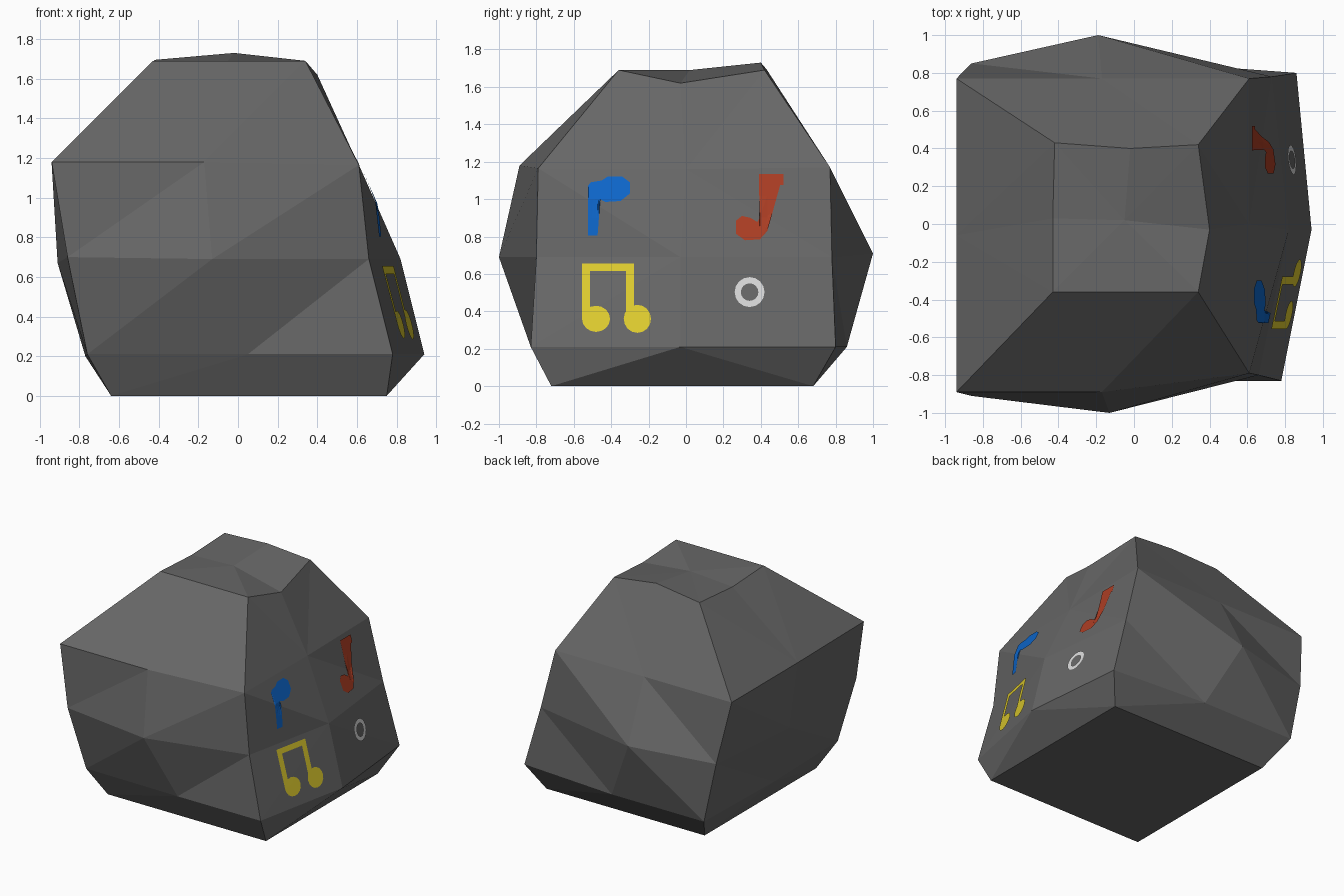
import bpy, bmesh, math
from mathutils import Vector
from mathutils.bvhtree import BVHTree

if "Cube" in bpy.data.objects:
    bpy.data.objects.remove(bpy.data.objects["Cube"])


def material(name, rgb):
    m = bpy.data.materials.new(name)
    m.diffuse_color = (*rgb, 1)
    m.use_nodes = True
    m.node_tree.nodes["Principled BSDF"].inputs["Base Color"].default_value = m.diffuse_color
    return m


def finish(bm, name, mat):
    me = bpy.data.meshes.new(name)
    bm.to_mesh(me)
    me.materials.append(mat)
    ob = bpy.data.objects.new(name, me)
    bpy.context.collection.objects.link(ob)
    return ob


grey = material("stone grey", (0.135, 0.135, 0.135))
blue = material("blue paint", (0.004, 0.13, 0.58))
red = material("red paint", (0.41, 0.047, 0.017))
yellow = material("yellow paint", (0.73, 0.60, 0.028))
white = material("white paint", (0.70, 0.70, 0.70))

# Rock: stacked rings, each front-left, front, front-right, right, back-right, back, back-left, left
base = [(-.64, -.72, 0), (.055, -.72, 0), (.75, -.72, 0), (.75, -.02, 0),
        (.75, .68, 0), (.055, .68, 0), (-.64, .68, 0), (-.64, -.02, 0)]
low = [(-.76, -.82, .21), (.05, -.83, .21), (.78, -.83, .21), (.94, -.03, .21),
       (.86, .80, .21), (.05, .86, .21), (-.76, .86, .21), (-.77, 0, .2)]
middle = [(-.86, -.91, .70), (-.13, -1, .69), (.66, -.80, .69), (.82, -.03, .69),
          (.73, .78, .69), (-.19, 1, .71), (-.86, .85, .69), (-.91, 0, .67)]
high = [(-.94, -.89, 1.18), (-.17, -.89, 1.18), (.61, -.79, 1.165), (.61, 0, 1.16),
        (.61, .77, 1.17), (-.17, .77, 1.17), (-.94, .77, 1.17), (-.94, -.06, 1.17)]
top = [(-.43, -.36, 1.69), (-.04, -.36, 1.69), (.34, -.36, 1.69), (.40, -.03, 1.62),
       (.34, .42, 1.69), (-.02, .40, 1.73), (-.42, .43, 1.695), (-.43, .03, 1.67)]

bm = bmesh.new()
rings = [[bm.verts.new(p) for p in r] for r in (base, low, middle, high, top)]
panels = []
for k, (a, b) in enumerate(zip(rings, rings[1:])):
    for i in range(8):
        j = (i + 1) % 8
        f = bm.faces.new((a[i], a[j], b[j], b[i]))
        if k == 3 and i in (2, 3):
            panels.append(f)
bm.faces.new(rings[0][::-1])
centre = bm.verts.new((-.05, .02, 1.69))
t = rings[-1]
for i in (0, 2, 4, 6):
    bm.faces.new((t[i], t[i + 1], centre, t[i - 1]))

# Two raised panels on the upper right slope, with a groove between them
bmesh.ops.inset_individual(bm, faces=panels, thickness=0.07, depth=0.045)
bmesh.ops.triangulate(bm, faces=bm.faces[:])
bm.normal_update()
surface = BVHTree.FromBMesh(bm)
finish(bm, "rock", grey)


def ellipse(cy, cz, ry, rz, n=16):
    return [(cy + ry * math.cos(2 * math.pi * i / n),
             cz + rz * math.sin(2 * math.pi * i / n)) for i in range(n)]


def painted(name, polys, mat):
    """Drop flat (y, z) shapes onto the right side of the rock."""
    bm = bmesh.new()
    for poly in polys:
        bm.faces.new([bm.verts.new((0, y, z)) for y, z in poly])
    bmesh.ops.triangulate(bm, faces=bm.faces[:])
    bmesh.ops.subdivide_edges(bm, edges=bm.edges[:], cuts=2, use_grid_fill=True)
    for v in bm.verts:
        hit = surface.ray_cast(Vector((3, v.co.y, v.co.z)), Vector((-1, 0, 0)))[0]
        v.co.x = hit.x + 0.007
    bm.normal_update()
    for f in bm.faces:
        if f.normal.x < 0:
            f.normal_flip()
    finish(bm, name, mat)


def box(y0, y1, z0, z1):
    return [(y0, z0), (y1, z0), (y1, z1), (y0, z1)]


# Upside-down blue note
painted("blue_note", [[
    (-.524, .805), (-.473, .805), (-.473, 1.005), (-.43, .985), (-.35, .99), (-.30, 1.03),
    (-.30, 1.09), (-.34, 1.12), (-.42, 1.12), (-.45, 1.10), (-.51, 1.09), (-.524, 1.07)]], blue)

# Red note with a flag
painted("red_note", [[
    (.39, 1.135), (.52, 1.135), (.52, 1.075), (.44, 1.075), (.435, .83), (.395, .785),
    (.315, .78), (.267, .815), (.267, .885), (.30, .91), (.345, .90), (.385, .875), (.395, .90)]], red)

# Yellow paired notes
painted("yellow_notes", [
    box(-.556, -.513, .36, .615), box(-.32, -.278, .36, .615), box(-.556, -.278, .615, .655),
    ellipse(-.481, .36, .075, .07), ellipse(-.26, .36, .073, .075)], yellow)

# White ring
outer, inner = ellipse(.34, .503, .08, .08), ellipse(.34, .503, .047, .047)
painted("white_ring", [[outer[i - 1], outer[i], inner[i], inner[i - 1]] for i in range(16)], white)
